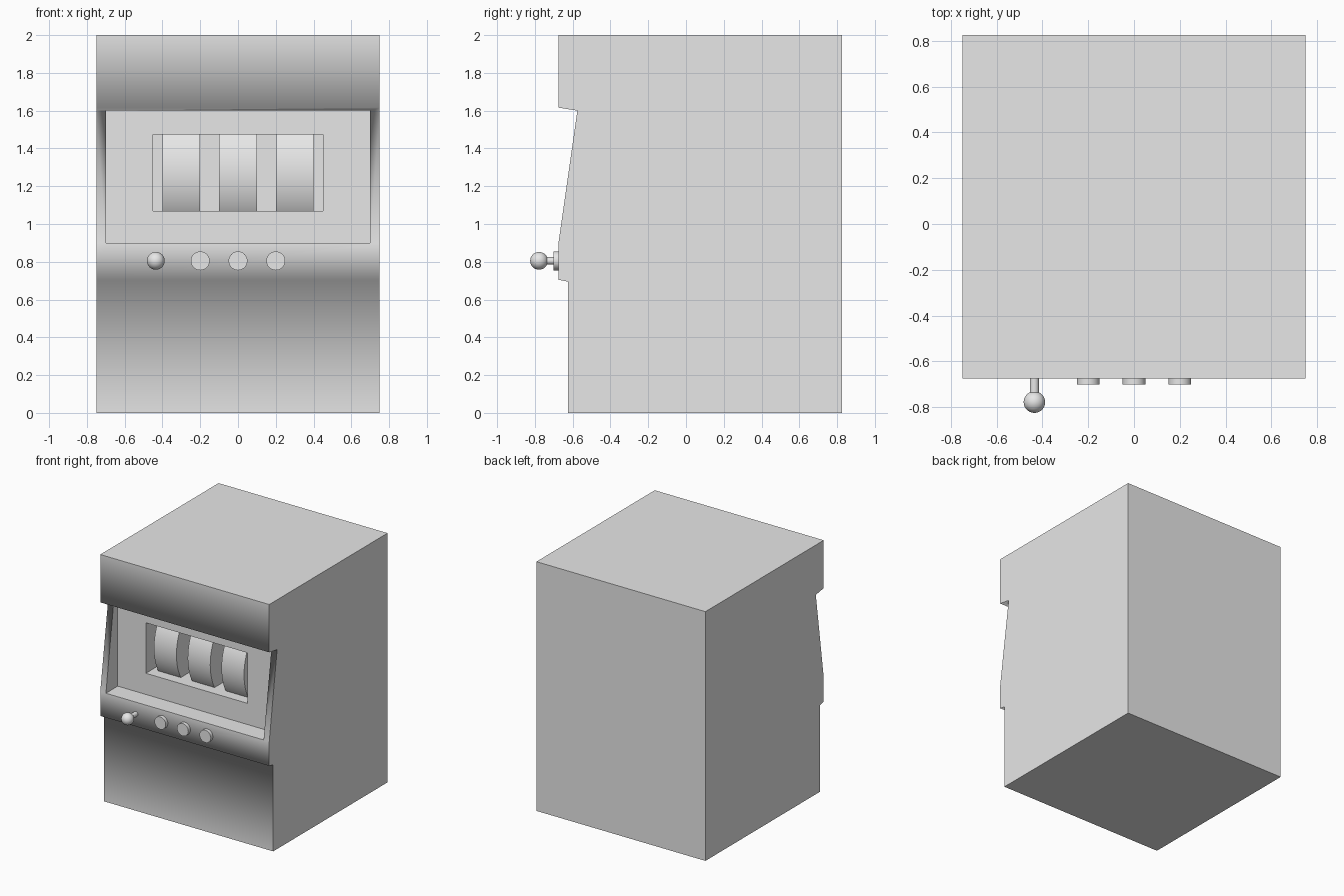
import bpy, bmesh, math

cube = bpy.data.objects.get("Cube")
if cube:
    bpy.data.objects.remove(cube, do_unlink=True)

grey = bpy.data.materials.new("plain_grey")
grey.use_nodes = True
grey.diffuse_color = (0.8, 0.8, 0.8, 1)
grey.node_tree.nodes["Principled BSDF"].inputs["Base Color"].default_value = (0.8, 0.8, 0.8, 1)

HALF_WIDTH = 0.75
FRONT = -0.675
PANEL = -0.525
CONTROL_Z = 0.805


def activate(obj):
    bpy.ops.object.select_all(action='DESELECT')
    obj.select_set(True)
    bpy.context.view_layer.objects.active = obj


def finish(obj, name, angle):
    """Name, colour and shade the active part."""
    obj.name = obj.data.name = name
    obj.data.materials.append(grey)
    activate(obj)
    bpy.ops.object.shade_smooth_by_angle(angle=math.radians(angle))
    return obj


def cylinder_y(name, x, z, radius, y0, y1, sides=32):
    bpy.ops.mesh.primitive_cylinder_add(
        vertices=sides, radius=radius, depth=y1 - y0,
        location=(x, (y0 + y1) / 2, z), rotation=(math.pi / 2, 0, 0))
    return finish(bpy.context.object, name, 40)


def carve(obj, half_x, y0, y1, z0, z1):
    """Cut a box-shaped pocket out of a part."""
    bpy.ops.mesh.primitive_cube_add(size=1, location=(0, (y0 + y1) / 2, (z0 + z1) / 2))
    cutter = bpy.context.object
    cutter.scale = (2 * half_x, y1 - y0, z1 - z0)
    cutter.hide_render = True
    mod = obj.modifiers.new("pocket", 'BOOLEAN')
    mod.operation, mod.solver, mod.object = 'DIFFERENCE', 'EXACT', cutter
    activate(obj)
    bpy.ops.object.modifier_apply(modifier=mod.name)
    bpy.data.objects.remove(cutter, do_unlink=True)


# Cabinet: side profile (y, z) extruded across the width
profile = [(0.825, 0), (-0.625, 0), (-0.625, 0.695), (FRONT, 0.705), (FRONT, 0.9),
           (-0.575, 1.6), (FRONT, 1.616), (FRONT, 2), (0.825, 2)]
bm = bmesh.new()
side = bm.faces.new([bm.verts.new((-HALF_WIDTH, y, z)) for y, z in profile])
swept = bmesh.ops.extrude_face_region(bm, geom=[side])["geom"]
bmesh.ops.translate(bm, vec=(2 * HALF_WIDTH, 0, 0),
                    verts=[v for v in swept if isinstance(v, bmesh.types.BMVert)])
bmesh.ops.recalc_face_normals(bm, faces=bm.faces)
mesh = bpy.data.meshes.new("cabinet")
bm.to_mesh(mesh)
bm.free()
cabinet = bpy.data.objects.new("cabinet", mesh)
bpy.context.collection.objects.link(cabinet)

# Display recess, then the reel window behind it
carve(cabinet, 0.7, -0.8, PANEL, 0.9, 1.6)
carve(cabinet, 0.45, PANEL - 0.05, PANEL + 0.3, 1.07, 1.475)
finish(cabinet, "cabinet", 89.5)

# Reels and push buttons
for label, x in (("right", -1), ("middle", 0), ("left", 1)):
    bpy.ops.mesh.primitive_cylinder_add(
        vertices=64, radius=0.4, depth=0.2,
        location=(x * 0.3, PANEL + 0.43, 1.2725), rotation=(0, math.pi / 2, 0))
    finish(bpy.context.object, label + "_reel", 40)
    cylinder_y(label + "_button", x * 0.2, CONTROL_Z, 0.05, FRONT - 0.027, FRONT + 0.01)

# Lever
cylinder_y("lever_rod", -0.435, CONTROL_Z, 0.02, -0.78, FRONT + 0.01, 24)
bpy.ops.mesh.primitive_uv_sphere_add(segments=32, ring_count=16, radius=0.047,
                                     location=(-0.435, -0.778, CONTROL_Z))
finish(bpy.context.object, "lever_knob", 60)
